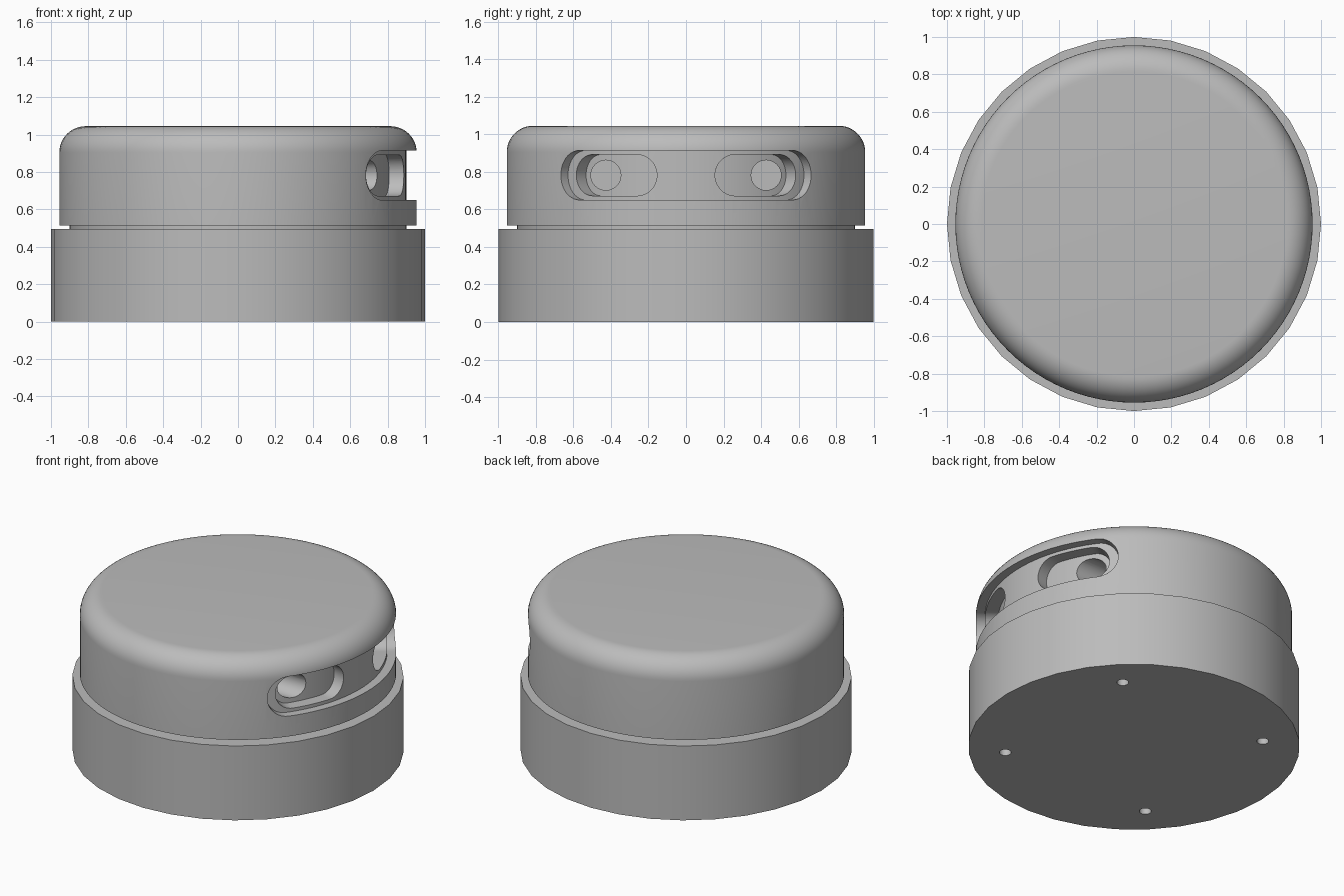
import bpy, bmesh
from math import sin, cos, pi, radians, sqrt
from mathutils import Matrix

old = bpy.data.objects.get("Cube")
if old:
    bpy.data.objects.remove(old, do_unlink=True)

grey = bpy.data.materials.new("housing grey")
grey.use_nodes = True
grey.diffuse_color = (0.5, 0.5, 0.5, 1)
grey.node_tree.nodes["Principled BSDF"].inputs["Base Color"].default_value = (0.5, 0.5, 0.5, 1)


def make_object(name, bm):
    bmesh.ops.recalc_face_normals(bm, faces=bm.faces)
    mesh = bpy.data.meshes.new(name)
    bm.to_mesh(mesh)
    bm.free()
    mesh.materials.append(grey)
    obj = bpy.data.objects.new(name, mesh)
    bpy.context.collection.objects.link(obj)
    return obj


def lathe(name, profile, sides):
    """Solid of revolution from (radius, z) points, closed by flat ends."""
    bm = bmesh.new()
    rings = [[bm.verts.new((r * cos(2 * pi * i / sides), r * sin(2 * pi * i / sides), z))
              for i in range(sides)] for r, z in profile]
    for low, high in zip(rings, rings[1:]):
        for i in range(sides):
            j = (i + 1) % sides
            bm.faces.new((low[i], low[j], high[j], high[i]))
    bm.faces.new(rings[0])
    bm.faces.new(rings[-1])
    return make_object(name, bm)


def wrapped_slot(name, start, end, mid_z, half_height, inner, outer, surface):
    """Round-ended slot cutter bent around the z axis; angles in degrees."""
    start, end = radians(start), radians(end)
    cap = half_height / surface
    arc = [cap * (1 - cos(pi / 2 * i / 10)) for i in range(11)]
    steps = 24
    angles = [start + a for a in arc]
    angles += [start + cap + (end - start - 2 * cap) * i / steps for i in range(1, steps)]
    angles += [end - a for a in reversed(arc)]
    bm = bmesh.new()
    columns = []
    for t in angles:
        gap = max(0, cap - (t - start), cap - (end - t))
        h = half_height * sqrt(max(0, 1 - (gap / cap) ** 2))
        columns.append([bm.verts.new((r * cos(t), r * sin(t), mid_z + s * h))
                        for r, s in ((inner, -1), (outer, -1), (outer, 1), (inner, 1))])
    for a, b in zip(columns, columns[1:]):
        for i in range(4):
            j = (i + 1) % 4
            bm.faces.new((a[i], a[j], b[j], b[i]))
    bmesh.ops.remove_doubles(bm, verts=bm.verts, dist=1e-5)
    return make_object(name, bm)


def rod(name, radius, depth, matrix):
    bm = bmesh.new()
    bmesh.ops.create_cone(bm, cap_ends=True, segments=32, radius1=radius,
                          radius2=radius, depth=depth, matrix=matrix)
    return make_object(name, bm)


def select(obj):
    bpy.ops.object.select_all(action="DESELECT")
    obj.select_set(True)
    bpy.context.view_layer.objects.active = obj


def carve(target, cutter):
    mod = target.modifiers.new("cut", "BOOLEAN")
    mod.operation = "DIFFERENCE"
    mod.solver = "EXACT"
    mod.object = cutter
    select(target)
    bpy.ops.object.modifier_apply(modifier=mod.name)
    bpy.data.objects.remove(cutter, do_unlink=True)


# Base drum with four mounting holes underneath
base = lathe("base", [(1, 0), (1, 0.495)], 32)
for k in range(4):
    a = radians(45 + 90 * k)
    carve(base, rod("screw_hole", 0.036, 0.3,
                    Matrix.Translation((0.78 * cos(a), 0.78 * sin(a), 0))))

# Narrow gap ring between base and head
neck = lathe("neck", [(0.9, 0.49), (0.9, 0.52)], 96)

# Head with rounded top edge
rim = [(0.815 + 0.14 * cos(pi / 2 * i / 12), 0.905 + 0.14 * sin(pi / 2 * i / 12))
       for i in range(13)]
head = lathe("head", [(0.955, 0.515)] + rim, 96)

# Wraparound window recess, then two pockets with round ports
carve(head, wrapped_slot("window_cut", -44.3, 44.3, 0.782, 0.132, 0.9, 1.1, 0.955))
for side in (-1, 1):
    ends = sorted((side * 9.9, side * 40.5))
    carve(head, wrapped_slot("pocket_cut", *ends, 0.782, 0.11, 0.82, 0.94, 0.9))
    carve(head, rod("port_cut", 0.08, 0.35,
                    Matrix.Translation((0.725, side * 0.427, 0.782)) @ Matrix.Rotation(pi / 2, 4, "Y")))

for part in (base, neck, head):
    select(part)
    bpy.ops.object.shade_smooth_by_angle(angle=radians(30))
